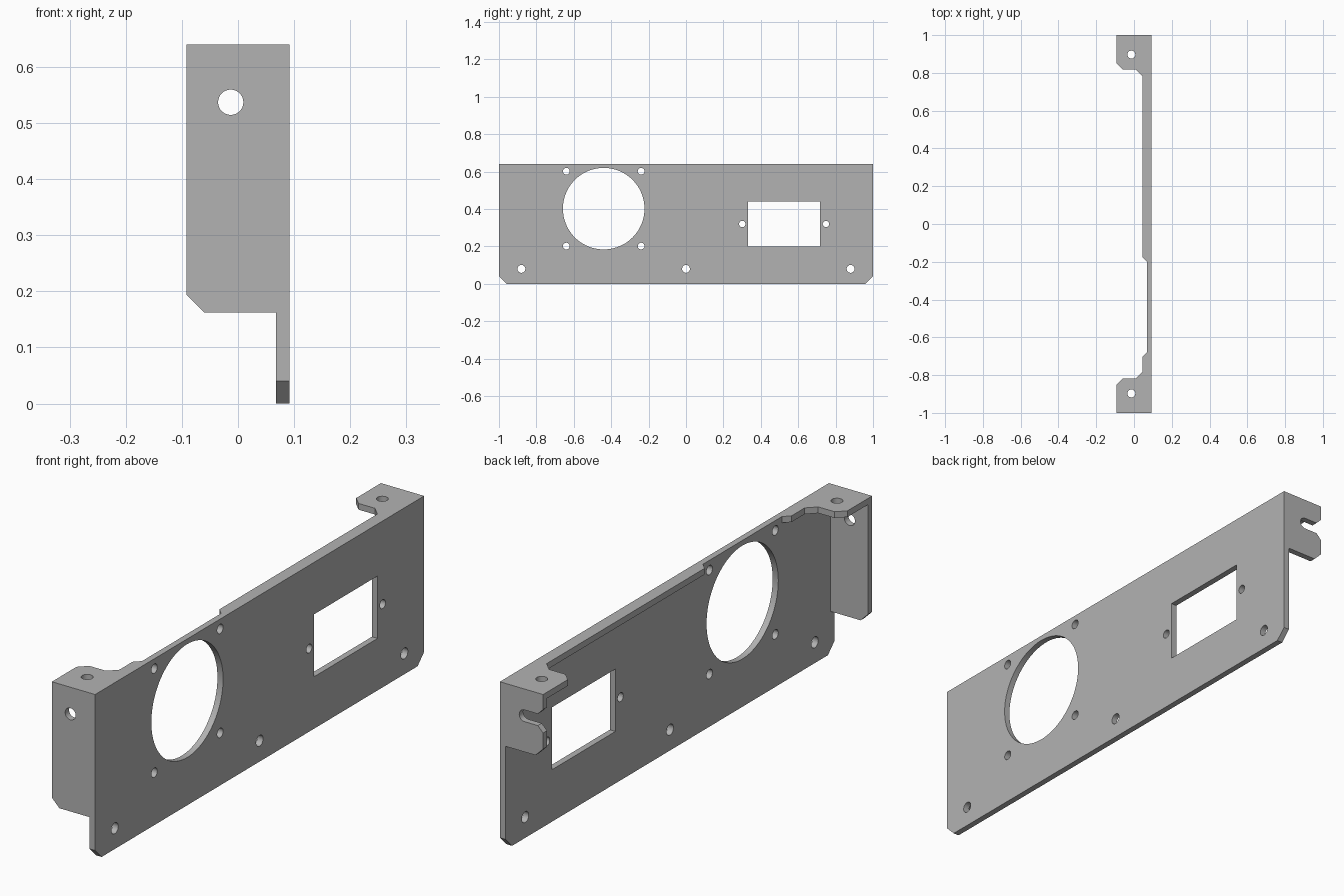
import bpy, bmesh, math
from mathutils import Vector

if "Cube" in bpy.data.objects:
    bpy.data.objects.remove(bpy.data.objects["Cube"])

T = 0.024            # sheet thickness
XO, XI, XE = 0.092, 0.068, -0.092   # panel outer face, inner face, flange edge
H = 0.64             # overall height

metal = bpy.data.materials.new("grey sheet metal")
metal.diffuse_color = (0.45, 0.45, 0.45, 1)
metal.use_nodes = True
metal.node_tree.nodes["Principled BSDF"].inputs["Base Color"].default_value = metal.diffuse_color


def circle(u, v, r, n=48):
    return [(u + r * math.cos(2 * math.pi * i / n),
             v + r * math.sin(2 * math.pi * i / n)) for i in range(n)]


def sheet(name, loops, to3d, offset):
    """Fill an outline (first loop) with holes (other loops) and thicken it."""
    bm = bmesh.new()
    edges = []
    for loop in loops:
        vs = [bm.verts.new(to3d(u, v)) for u, v in loop]
        edges += [bm.edges.new((vs[i - 1], vs[i])) for i in range(len(vs))]
    bmesh.ops.triangle_fill(bm, use_beauty=True, use_dissolve=False, edges=edges)
    res = bmesh.ops.extrude_face_region(bm, geom=bm.faces[:], use_keep_orig=True)
    moved = [g for g in res["geom"] if isinstance(g, bmesh.types.BMVert)]
    bmesh.ops.translate(bm, verts=moved, vec=Vector(offset))
    bmesh.ops.recalc_face_normals(bm, faces=bm.faces[:])
    mesh = bpy.data.meshes.new(name)
    bm.to_mesh(mesh)
    bm.free()
    mesh.materials.append(metal)
    ob = bpy.data.objects.new(name, mesh)
    bpy.context.collection.objects.link(ob)
    bpy.context.view_layer.objects.active = ob
    ob.select_set(True)
    bpy.ops.object.shade_smooth_by_angle(angle=math.radians(30))
    ob.select_set(False)
    return ob


# Main panel with chamfered lower corners, fan opening, socket window, screw holes
panel = [[(-1, 0.04), (-0.96, 0), (0.96, 0), (1, 0.04), (1, H), (-1, H)],
         circle(-0.44, 0.402, 0.218, 96),
         [(0.332, 0.2), (0.717, 0.2), (0.717, 0.44), (0.332, 0.44)]]
panel += [circle(y, z, 0.018, 32) for y in (-0.64, -0.24) for z in (0.202, 0.602)]
panel += [circle(y, 0.32, 0.017, 32) for y in (0.301, 0.748)]
panel += [circle(y, 0.08, 0.021, 32) for y in (-0.88, 0, 0.88)]
sheet("main_panel", panel, lambda y, z: (XI, y, z), (T, 0, 0))

# Tall front flange with one round hole
HX, HZ, HR = -0.013, 0.537, 0.0225
sheet("front_flange",
      [[(XI, 0.162), (-0.06, 0.162), (XE, 0.194), (XE, H - T), (XI, H - T)],
       circle(HX, HZ, HR)],
      lambda x, z: (x, -1, z), (0, T, 0))

# Short rear flange with an open, flared slot
slot = [(HX + HR * math.cos(a), HZ + HR * math.sin(a))
        for a in (math.radians(-90 + 7.5 * i) for i in range(25))]
rear = [(XI, 0.398), (-0.06, 0.398), (XE, 0.43), (XE, HZ - 2 * HR), (XE + HR, HZ - HR)]
rear += slot + [(XE + HR, HZ + HR), (XE, HZ + 2 * HR), (XE, H - T), (XI, H - T)]
sheet("rear_flange", [rear], lambda x, z: (x, 1, z), (0, -T, 0))


# Top tabs; the lip is cut away above the fan opening
def tab(s):
    return [(XI, s), (XE, s), (XE, s * 0.85), (-0.06, s * 0.818),
            (0.01, s * 0.818), (0.044, s * 0.784)]


for name, s, end in (("front_top_tab", -1, [(0.044, -0.704), (XI, -0.68)]),
                     ("rear_top_lip", 1, [(0.044, -0.176), (XI, -0.2)])):
    sheet(name, [tab(s) + end, circle(-0.014, s * 0.897, 0.021)],
          lambda x, y: (x, y, H), (0, 0, -T))
